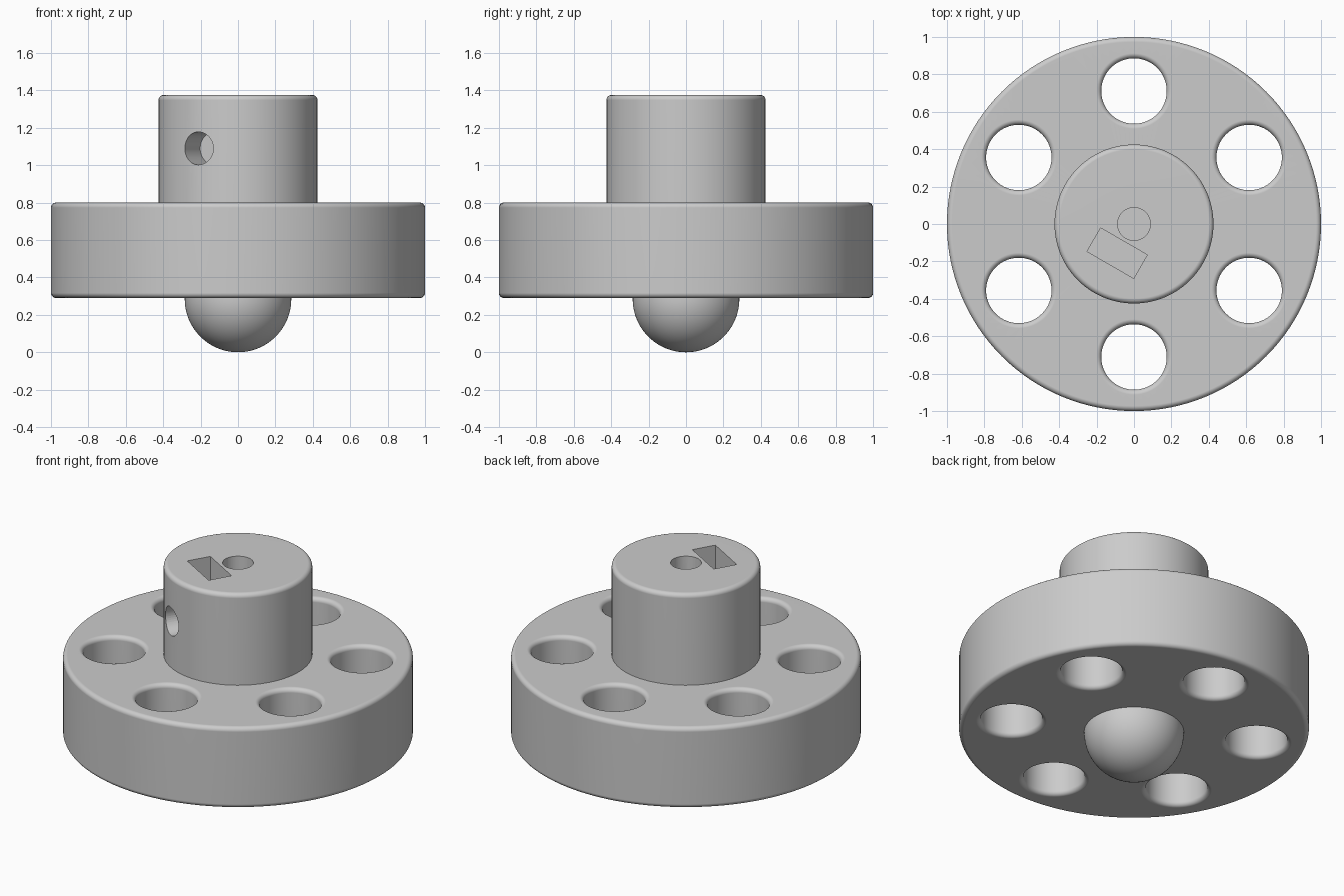
import bpy, bmesh
from math import sin, cos, pi, radians
from mathutils import Matrix, Vector

cube = bpy.data.objects.get("Cube")
if cube:
    bpy.data.objects.remove(cube, do_unlink=True)

# Main dimensions
DISC_LOW, DISC_TOP, HUB_TOP = 0.29, 0.80, 1.375
HUB_R, BALL_R, BORE_R = 0.425, 0.285, 0.088
HOLE_R, HOLE_RING = 0.175, 0.711
FILLET = 0.027
SCREW_ANGLE, SCREW_Z = radians(240), 1.09

grey = bpy.data.materials.new("plain grey")
grey.use_nodes = True
colour = (0.6, 0.6, 0.6, 1)
grey.diffuse_color = colour
grey.node_tree.nodes["Principled BSDF"].inputs["Base Color"].default_value = colour


def arc(r, z, radius, start, end, steps=6):
    """Points of an arc in the (radius, height) plane, angles in degrees."""
    angles = [radians(start + (end - start) * i / steps) for i in range(steps + 1)]
    return [(r + radius * cos(a), z + radius * sin(a)) for a in angles]


def add_object(name, bm):
    bmesh.ops.recalc_face_normals(bm, faces=bm.faces)
    mesh = bpy.data.meshes.new(name)
    bm.to_mesh(mesh)
    bm.free()
    mesh.materials.append(grey)
    obj = bpy.data.objects.new(name, mesh)
    bpy.context.collection.objects.link(obj)
    return obj


def lathe(name, profile, segments=96):
    """Revolve a (radius, height) profile around z."""
    bm = bmesh.new()
    verts = [bm.verts.new((r, 0, z)) for r, z in profile]
    edges = [bm.edges.new(pair) for pair in zip(verts, verts[1:])]
    bmesh.ops.spin(bm, geom=verts + edges, cent=(0, 0, 0), axis=(0, 0, 1),
                   angle=2 * pi, steps=segments, use_merge=False)
    bmesh.ops.remove_doubles(bm, verts=bm.verts, dist=0.00005)
    return add_object(name, bm)


def cut(obj, cutters):
    for cutter in cutters:
        cutter.hide_render = True
        mod = obj.modifiers.new("cut", 'BOOLEAN')
        mod.operation, mod.solver, mod.object = 'DIFFERENCE', 'EXACT', cutter
    bpy.context.view_layer.update()
    graph = bpy.context.evaluated_depsgraph_get()
    mesh = bpy.data.meshes.new_from_object(obj.evaluated_get(graph))
    obj.modifiers.clear()
    obj.data = mesh
    for cutter in cutters:
        bpy.data.objects.remove(cutter, do_unlink=True)


def smooth(obj):
    bpy.ops.object.select_all(action='DESELECT')
    obj.select_set(True)
    bpy.context.view_layer.objects.active = obj
    bpy.ops.object.shade_smooth_by_angle(angle=radians(32))
    mod = obj.modifiers.new("even shading", 'WEIGHTED_NORMAL')
    mod.keep_sharp = True


# Disc with rounded rims
disc = lathe("flange_disc",
             [(0, DISC_LOW)]
             + arc(1 - FILLET, DISC_LOW + FILLET, FILLET, -90, 0)
             + arc(1 - FILLET, DISC_TOP - FILLET, FILLET, 0, 90)
             + [(0, DISC_TOP)], 128)

# Six through holes with rounded lips
lip = HOLE_R + FILLET
hole_profile = ([(0, DISC_LOW - 0.05), (lip, DISC_LOW - 0.05)]
                + arc(lip, DISC_LOW + FILLET, FILLET, 270, 180)
                + arc(lip, DISC_TOP - FILLET, FILLET, 180, 90)
                + [(lip, DISC_TOP + 0.05), (0, DISC_TOP + 0.05)])
holes = []
for i in range(6):
    hole = lathe("hole_cutter", hole_profile, 64)
    a = radians(30 + 60 * i)
    hole.location = (HOLE_RING * cos(a), HOLE_RING * sin(a), 0)
    holes.append(hole)
cut(disc, holes)

# Hub with rounded top rim, sunk slightly into the disc
hub = lathe("hub",
            [(0, DISC_TOP - 0.03), (HUB_R, DISC_TOP - 0.03)]
            + arc(HUB_R - FILLET, HUB_TOP - FILLET, FILLET, 0, 90)
            + [(0, HUB_TOP)])

# Central shaft bore
bore = lathe("bore_cutter", [(0, 0.82), (BORE_R, 0.82),
                             (BORE_R, HUB_TOP + 0.1), (0, HUB_TOP + 0.1)], 48)

# Radial screw hole reaching the bore
screw = lathe("screw_cutter", [(0, 0), (BORE_R, 0), (BORE_R, 0.6), (0, 0.6)], 48)
outward = Vector((cos(SCREW_ANGLE), sin(SCREW_ANGLE), 0))
screw.matrix_world = (Matrix.Translation((0, 0, SCREW_Z))
                      @ outward.to_track_quat('Z', 'Y').to_matrix().to_4x4())

# Nut slot crossing the screw hole
bm = bmesh.new()
slot_low, slot_high = SCREW_Z - 0.145, HUB_TOP + 0.1
bmesh.ops.create_cube(bm, size=1, matrix=Matrix.Diagonal(
    (0.145, 0.288, slot_high - slot_low, 1)))
slot = add_object("slot_cutter", bm)
slot.location = outward * 0.18 + Vector((0, 0, (slot_low + slot_high) / 2))
slot.rotation_euler.z = SCREW_ANGLE
cut(hub, [bore, screw, slot])

# Half ball under the disc
ball = lathe("half_ball", [(0, 0)] + arc(0, BALL_R, BALL_R, -90, 0, 24)[1:]
             + [(BALL_R, DISC_LOW + 0.02), (0, DISC_LOW + 0.02)])

for part in (disc, hub, ball):
    smooth(part)
